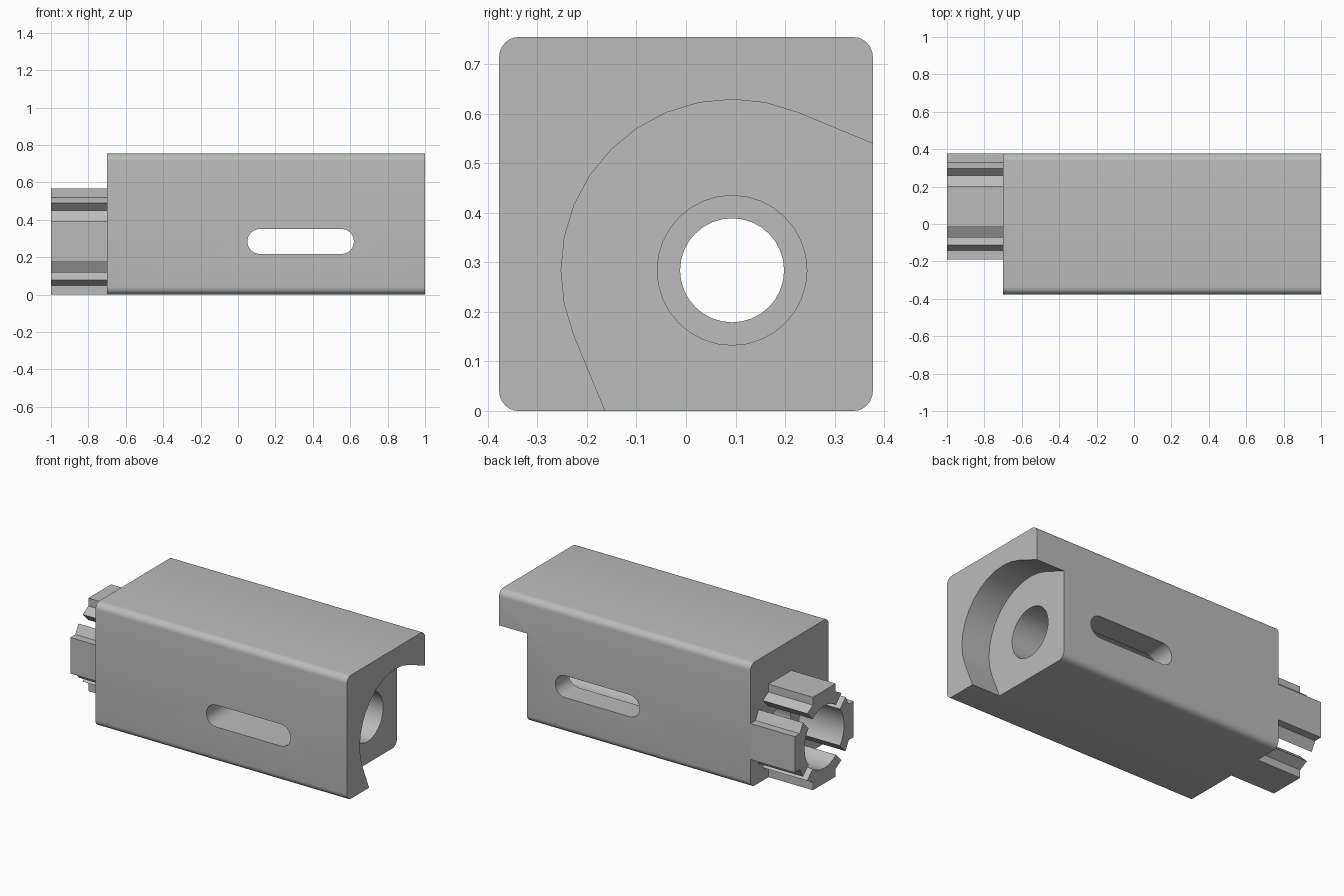
import bpy
import bmesh
from math import cos, sin, radians, atan2, pi, degrees

if "Cube" in bpy.data.objects:
    bpy.data.objects.remove(bpy.data.objects["Cube"], do_unlink=True)

# Bore axis position, across the body section
CY, CZ = 0.093, 0.284
HALF, HEIGHT = 0.377, 0.755

grey = bpy.data.materials.new("plain_grey")
grey.use_nodes = True
COLOUR = (0.5, 0.5, 0.5, 1)
grey.diffuse_color = COLOUR
grey.node_tree.nodes["Principled BSDF"].inputs["Base Color"].default_value = COLOUR


def arc(cx, cy, r, start, end, steps):
    """Points along an arc, angles in degrees."""
    angles = [radians(start + (end - start) * i / steps) for i in range(steps + 1)]
    return [(cx + r * cos(a), cy + r * sin(a)) for a in angles]


def prism(name, profile, place, low, high):
    """Extrude a 2D profile from low to high; place maps (a, b, depth) to xyz."""
    bm = bmesh.new()
    ends = [[bm.verts.new(place(a, b, d)) for a, b in profile] for d in (low, high)]
    bm.faces.new(ends[0])
    bm.faces.new(ends[1])
    n = len(profile)
    for i in range(n):
        j = (i + 1) % n
        bm.faces.new((ends[0][i], ends[0][j], ends[1][j], ends[1][i]))
    bmesh.ops.recalc_face_normals(bm, faces=bm.faces)
    mesh = bpy.data.meshes.new(name)
    bm.to_mesh(mesh)
    bm.free()
    mesh.materials.append(grey)
    obj = bpy.data.objects.new(name, mesh)
    bpy.context.collection.objects.link(obj)
    return obj


def along_x(a, b, d):
    return (d, a, b)


def along_y(a, b, d):
    return (a, d, b)


def activate(obj):
    bpy.ops.object.select_all(action="DESELECT")
    obj.select_set(True)
    bpy.context.view_layer.objects.active = obj


def cut(target, cutter):
    activate(target)
    mod = target.modifiers.new("cut", "BOOLEAN")
    mod.operation, mod.solver, mod.object = "DIFFERENCE", "EXACT", cutter
    bpy.ops.object.modifier_apply(modifier=mod.name)
    bpy.data.objects.remove(cutter, do_unlink=True)


def smooth(obj):
    activate(obj)
    bpy.ops.object.shade_smooth_by_angle(angle=radians(25))


# Body: long block with rounded lengthwise edges
R = 0.04
section = []
for y, z, a in ((HALF - R, HEIGHT - R, 0), (R - HALF, HEIGHT - R, 90),
                (R - HALF, R, 180), (HALF - R, R, 270)):
    section += arc(y, z, R, a, a + 90, 6)
body = prism("body", section, along_x, -0.7, 1)

# Open corner recess at the right end: arc with two tangent flanks
TAN = 0.7
flank = radians(22.5)
recess = arc(CY, CZ, 0.345, 67.5, 202.5, 12)
first, last = recess[0], recess[-1]
recess = ([(first[0] + TAN * cos(flank), first[1] - TAN * sin(flank))] + recess
          + [(last[0] + TAN * sin(flank), last[1] - TAN * cos(flank)), (1, -1)])
cut(body, prism("recess_cutter", recess, along_x, 0.81, 1.1))

# Stepped bore
for name, r, low in (("wide_bore_cutter", 0.151, -0.5), ("narrow_bore_cutter", 0.105, -0.8)):
    cut(body, prism(name, arc(CY, CZ, r, 0, 348.75, 31), along_x, low, 0.9))

# Side slot through both walls
SR = 0.067
slot = arc(0.62 - SR, CZ, SR, -90, 90, 12) + arc(0.05 + SR, CZ, SR, 90, 270, 12)
cut(body, prism("slot_cutter", slot, along_y, -0.5, 0.5))
smooth(body)

# Four barbed lugs around the bore at the left end
BORE = 0.19
side = [(0.284, 0.11), (0.236, 0.11), (0.205, 0.165), (0.152, 0.112)]
limit = degrees(atan2(side[-1][1], side[-1][0]))
lug = side + arc(0, 0, BORE, limit, -limit, 8)[1:-1] + [(a, -b) for a, b in reversed(side)]
for i, where in enumerate(("back", "top", "front", "bottom")):
    c, s = cos(i * pi / 2), sin(i * pi / 2)
    turned = [(CY + a * c - b * s, CZ + a * s + b * c) for a, b in lug]
    smooth(prism(where + "_lug", turned, along_x, -1, -0.7))
